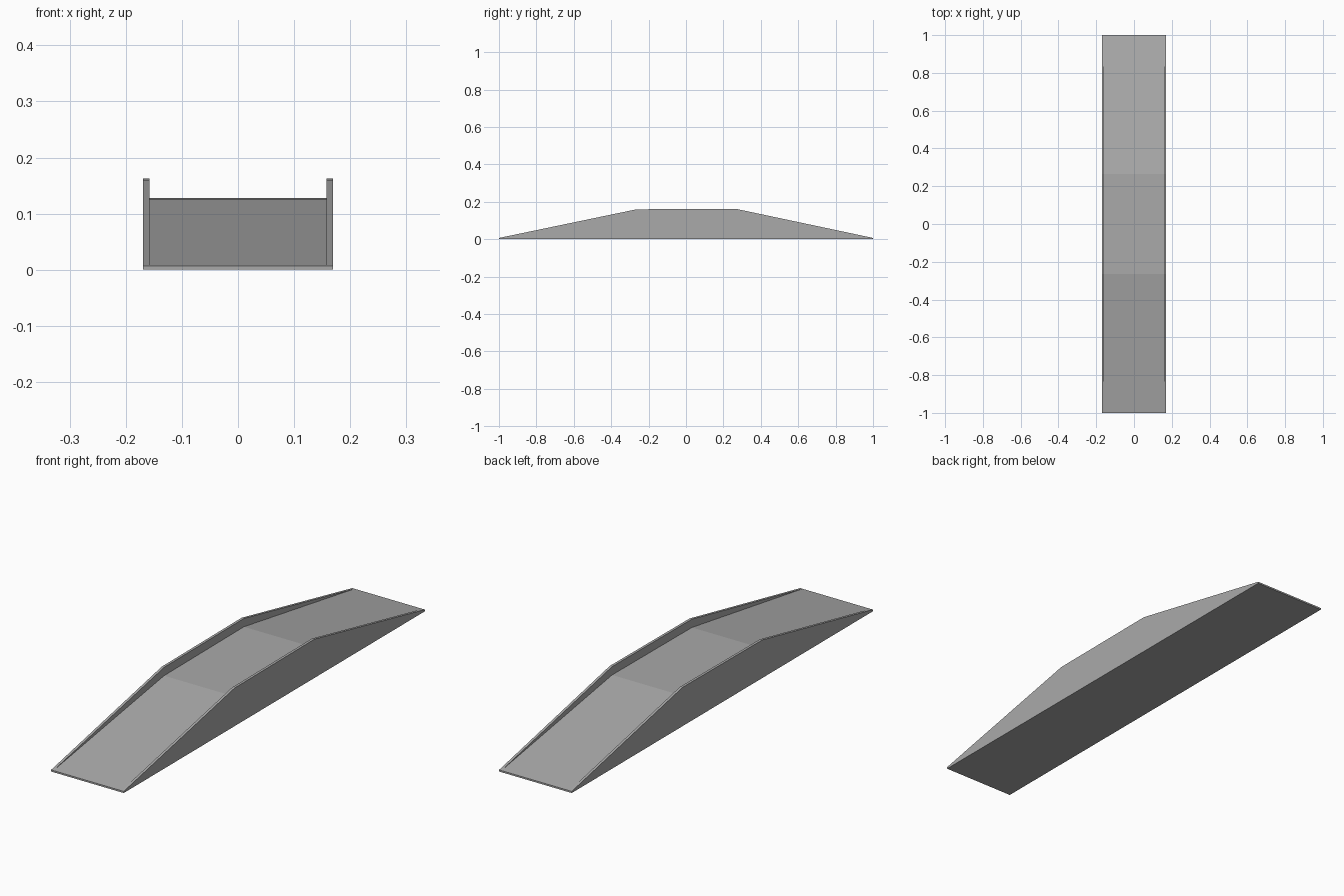
import bpy
import bmesh

cube = bpy.data.objects.get("Cube")
if cube:
    bpy.data.objects.remove(cube, do_unlink=True)

grey = bpy.data.materials.new("concrete_grey")
grey.use_nodes = True
colour = (0.4, 0.4, 0.4, 1)
grey.diffuse_color = colour
grey.node_tree.nodes["Principled BSDF"].inputs["Base Color"].default_value = colour

HALF_LENGTH, CREST, END_HEIGHT = 1.0, 0.265, 0.007
HALF_WIDTH, INNER = 0.169, 0.158


def extruded_profile(name, x0, x1, front_top, back_top):
    """Extrude the ramp's side outline across x."""
    outline = [(-HALF_LENGTH, 0), (HALF_LENGTH, 0), (HALF_LENGTH, END_HEIGHT),
               (CREST, back_top), (-CREST, front_top), (-HALF_LENGTH, END_HEIGHT)]
    bm = bmesh.new()
    face = bm.faces.new([bm.verts.new((x0, y, z)) for y, z in outline])
    side = bmesh.ops.extrude_face_region(bm, geom=[face])
    moved = [v for v in side["geom"] if isinstance(v, bmesh.types.BMVert)]
    bmesh.ops.translate(bm, verts=moved, vec=(x1 - x0, 0, 0))
    bmesh.ops.recalc_face_normals(bm, faces=bm.faces)
    mesh = bpy.data.meshes.new(name)
    bm.to_mesh(mesh)
    bm.free()
    mesh.materials.append(grey)
    obj = bpy.data.objects.new(name, mesh)
    bpy.context.collection.objects.link(obj)
    return obj


# Roadway between the side walls
extruded_profile("ramp_deck", -INNER, INNER, 0.125, 0.128)

# Raised side walls
extruded_profile("left_side_wall", INNER, HALF_WIDTH, 0.160, 0.163)
extruded_profile("right_side_wall", -HALF_WIDTH, -INNER, 0.160, 0.163)
